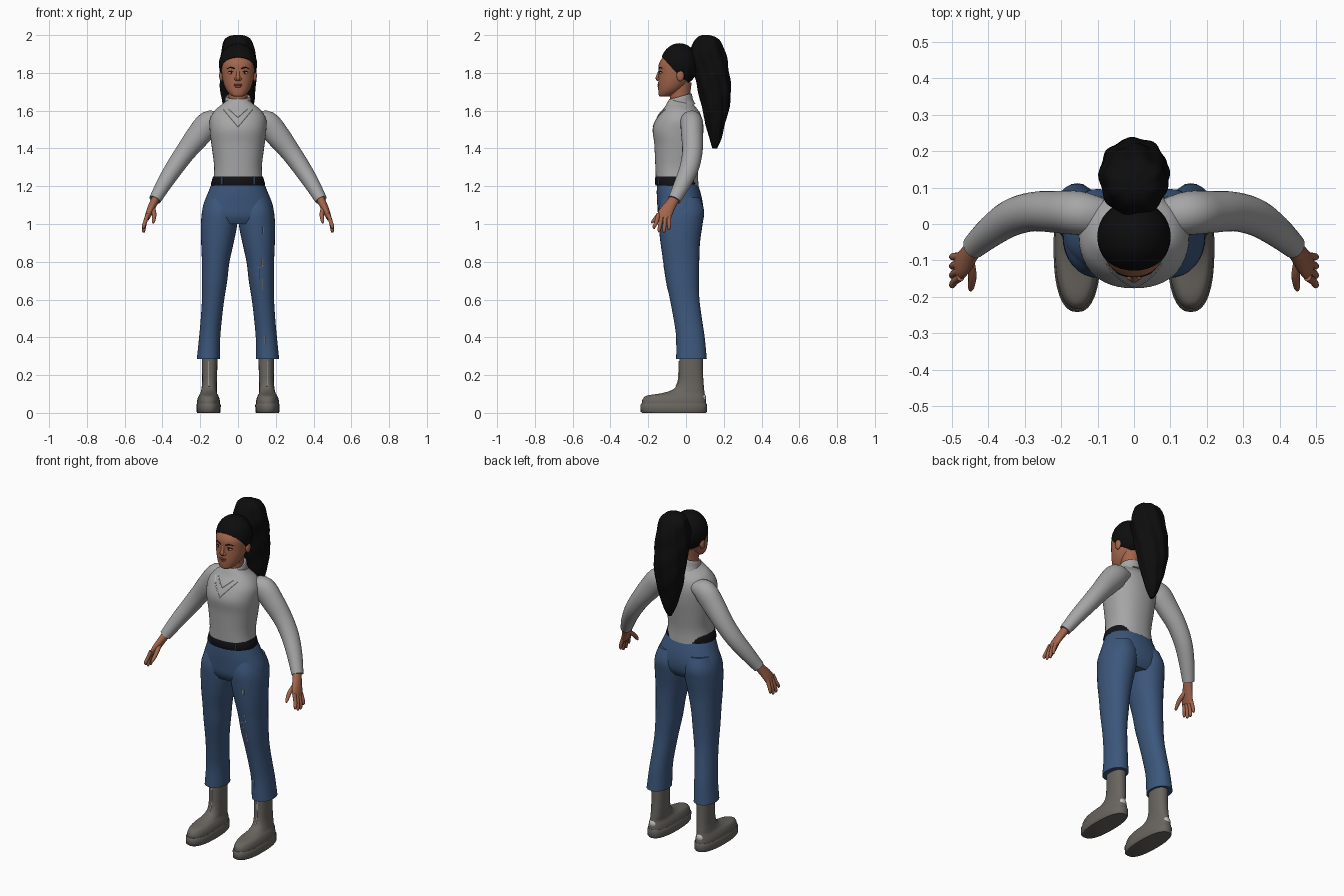
import bpy, bmesh, math
from mathutils import Vector, Matrix


def mat(name, r, g, b):
    m = bpy.data.materials.new(name)
    m.diffuse_color = (r, g, b, 1)
    return m


SKIN = mat("brown skin", 0.36, 0.13, 0.07)
LIPS = mat("lip brown", 0.24, 0.065, 0.045)
HAIR = mat("black hair", 0.004, 0.004, 0.004)
KNIT = mat("grey knit", 0.38, 0.38, 0.38)
DENIM = mat("blue denim", 0.045, 0.095, 0.2)
LEATHER = mat("black leather", 0.006, 0.006, 0.009)
BOOT = mat("grey boot", 0.14, 0.13, 0.115)
SILVER = mat("silver", 0.55, 0.55, 0.53)
WHITE = mat("eye white", 0.6, 0.55, 0.5)


def finish(name, bm, m, mirror=False, angle=50):
    bmesh.ops.recalc_face_normals(bm, faces=bm.faces)
    me = bpy.data.meshes.new(name)
    bm.to_mesh(me)
    bm.free()
    me.materials.append(m)
    me.shade_smooth()
    me.set_sharp_from_angle(angle=math.radians(angle))
    ob = bpy.data.objects.new(name, me)
    bpy.context.collection.objects.link(ob)
    if mirror:
        mod = ob.modifiers.new("Mirror", 'MIRROR')
        mod.use_mirror_merge = False
    return ob


def dense(rows, n):
    """Catmull-Rom interpolation between rows."""
    out = []
    for i in range(len(rows) - 1):
        p0, p1 = rows[max(i - 1, 0)], rows[i]
        p2, p3 = rows[i + 1], rows[min(i + 2, len(rows) - 1)]
        for k in range(n):
            t = k / n
            out.append([0.5 * (2 * b + (c - a) * t + (2 * a - 5 * b + 4 * c - d) * t * t
                               + (3 * b - a - 3 * c + d) * t ** 3)
                        for a, b, c, d in zip(p0, p1, p2, p3)])
    return out + [list(rows[-1])]


def loft(name, rows, m, flat=False, mirror=False, seg=32, n=4, power=2.0, tilt=0, ripple=0):
    """Skin rings (x, y, z, ru, rv); flat rings stay level, others follow the path."""
    rows = dense(rows, n) if n > 1 else rows
    bm = bmesh.new()
    rings = []
    for i, (x, y, z, ru, rv) in enumerate(rows):
        u, v = Vector((1, 0, 0)), Vector((0, 1, 0))
        if not flat:
            a, b = rows[max(i - 1, 0)], rows[min(i + 1, len(rows) - 1)]
            t = (Vector(b[:3]) - Vector(a[:3])).normalized()
            u = (v - t * v.dot(t)).normalized()
            v = t.cross(u)
        ring = []
        for k in range(seg):
            an = 2 * math.pi * k / seg
            c, s = math.cos(an), math.sin(an)
            f = 1 + ripple * math.cos(8 * an + 14 * z) + ripple * 0.6 * math.sin(3 * an - 45 * z)
            c = math.copysign(abs(c) ** (2 / power), c) * ru * f
            s = math.copysign(abs(s) ** (2 / power), s) * rv * f
            p = Vector((x, y, z)) + u * c + v * s
            if tilt:
                p.z += tilt * (p.y - y)
            ring.append(bm.verts.new(p))
        rings.append(ring)
    for r, q in zip(rings, rings[1:]):
        for k in range(seg):
            bm.faces.new((r[k], r[(k + 1) % seg], q[(k + 1) % seg], q[k]))
    bm.faces.new(rings[0])
    bm.faces.new(rings[-1])
    return finish(name, bm, m, mirror)


def level(rows):
    """(z, cx, rx, front y, back y) -> loft rows."""
    return [(cx, (a + b) / 2, z, rx, (b - a) / 2) for z, cx, rx, a, b in rows]


def blob(name, c, r, m, mirror=False, cut=None):
    bm = bmesh.new()
    bmesh.ops.create_uvsphere(bm, u_segments=32, v_segments=20, radius=1,
                              matrix=Matrix.Translation(c) @ Matrix.Diagonal((*r, 1)))
    if cut:
        g = bm.verts[:] + bm.edges[:] + bm.faces[:]
        bmesh.ops.bisect_plane(bm, geom=g, plane_co=cut[0], plane_no=cut[1], clear_inner=True)
        bmesh.ops.holes_fill(bm, edges=[e for e in bm.edges if e.is_boundary])
    return finish(name, bm, m, mirror)


def drape(name, target, pts, r, m, mirror=False):
    """Thin strand laid on the front surface of a target; pts are (x, z)."""
    bpy.context.view_layer.update()
    rows = []
    for (x0, z0), (x1, z1) in zip(pts, pts[1:]):
        for k in range(9):
            x, z = x0 + (x1 - x0) * k / 8, z0 + (z1 - z0) * k / 8
            hit, p, _, _ = target.ray_cast(Vector((x, -1, z)), Vector((0, 1, 0)))
            if hit and (not rows or (Vector(rows[-1][:3]) - p).length > 1e-4):
                rows.append((p.x, p.y, p.z, r, r))
    if len(rows) > 1:
        loft(name, rows, m, seg=6, n=1, mirror=mirror)


# Sweater: body, collar, sleeves
sweater = loft("sweater_body", level([
    (1.225, 0, .131, -.160, .066), (1.30, 0, .126, -.163, .064), (1.40, 0, .138, -.168, .075),
    (1.48, 0, .148, -.176, .085), (1.55, 0, .150, -.148, .087), (1.60, 0, .122, -.113, .077),
    (1.63, 0, .085, -.098, .055), (1.65, 0, .062, -.088, .035)]),
    KNIT, flat=True, seg=48, power=2.25, tilt=-.2)
loft("collar", level([(1.615, 0, .074, -.098, .05), (1.64, 0, .069, -.093, .038),
                      (1.665, 0, .068, -.091, .032), (1.676, 0, .064, -.087, .028),
                      (1.670, 0, .058, -.082, .022)]), KNIT, flat=True, tilt=.27)
loft("sleeve", [(.09, .02, 1.55, .05, .04), (.15, .03, 1.535, .06, .066), (.21, .033, 1.468, .058, .064),
                (.275, .034, 1.385, .054, .054), (.335, .018, 1.30, .051, .048),
                (.39, -.018, 1.215, .044, .041), (.44, -.062, 1.128, .034, .032)],
     KNIT, mirror=True, seg=28)

# Trousers: hips and flared legs
hips = loft("trouser_hips", level([
    (1.24, 0, .128, -.152, .052), (1.17, 0, .157, -.155, .076), (1.10, 0, .184, -.152, .09),
    (1.04, 0, .191, -.146, .085), (1.0, 0, .180, -.125, .062)]),
    DENIM, flat=True, seg=48, power=2.2)
leg = loft("trouser_leg", level([
    (1.14, .09, .075, -.13, .075), (1.07, .097, .092, -.147, .096), (1.0, .100, .096, -.145, .088),
    (.90, .109, .086, -.135, .074), (.80, .118, .073, -.12, .07), (.70, .124, .067, -.105, .068),
    (.60, .132, .059, -.085, .071), (.50, .141, .056, -.066, .084), (.40, .150, .056, -.052, .099),
    (.285, .157, .061, -.052, .11)]), DENIM, flat=True, mirror=True, power=2.15)

# Belt with loops
belt = loft("belt", level([(1.205, 0, .142, -.161, .062), (1.212, 0, .144, -.164, .063),
                           (1.245, 0, .134, -.164, .06), (1.252, 0, .130, -.160, .058)]),
            LEATHER, flat=True, seg=48, n=1, power=2.2)
drape("belt_loop", belt, [(.085, 1.21), (.085, 1.247)], .005, DENIM, mirror=True)

# Boots: shaft with foot, separate sole
boot = loft("boot", level([
    (.03, .156, .060, -.232, .106), (.055, .156, .061, -.234, .107), (.075, .156, .058, -.228, .104),
    (.092, .156, .051, -.205, .101), (.105, .155, .044, -.125, .098), (.125, .153, .041, -.068, .096),
    (.16, .151, .039, -.043, .093), (.22, .150, .040, -.037, .09), (.32, .150, .042, -.035, .09)]),
    BOOT, flat=True, mirror=True, power=2.3)
loft("boot_sole", level([(0, .156, .060, -.232, .106), (.006, .156, .064, -.24, .111),
                         (.042, .156, .065, -.242, .112), (.05, .156, .061, -.236, .108)]),
     BOOT, flat=True, mirror=True, n=1, power=2.4)
drape("boot_zip", boot, [(.152, .14), (.152, .275)], .004, SILVER, mirror=True)
blob("heel_tab", (.157, .092, .08), (.022, .014, .022), SILVER, mirror=True)

# Hands: palm, thumb, four fingers
loft("palm", [(.432, -.055, 1.142, .026, .022), (.452, -.083, 1.10, .031, .021),
              (.470, -.108, 1.06, .038, .018), (.482, -.12, 1.03, .036, .013)],
     SKIN, mirror=True, seg=20)
loft("thumb", [(.452, -.095, 1.088, .013, .013), (.444, -.140, 1.052, .012, .012),
               (.447, -.172, 1.018, .009, .009), (.449, -.182, 1.005, .004, .004)],
     SKIN, mirror=True, seg=12)
for i, tip in enumerate((.975, .957, .955, .97)):
    by, ty = -.146 + .019 * i, -.168 + .026 * i
    loft("finger", [(.476, by, 1.055, .011, .011), (.492, (by + ty) / 2, 1.01, .0105, .0105),
                    (.499, ty, tip + .012, .009, .009), (.497, ty, tip, .004, .004)],
         SKIN, mirror=True, seg=12)

# Head, neck, ears
loft("neck", level([(1.60, 0, .055, -.08, .03), (1.67, 0, .050, -.085, .022),
                    (1.75, 0, .055, -.09, .03)]), SKIN, flat=True)
loft("head", level([
    (1.674, 0, .020, -.135, -.095), (1.682, 0, .038, -.144, -.07), (1.71, 0, .062, -.147, -.02),
    (1.75, 0, .078, -.147, .015), (1.80, 0, .086, -.145, .035), (1.845, 0, .088, -.144, .042),
    (1.88, 0, .082, -.125, .04), (1.915, 0, .062, -.095, .03)]),
    SKIN, flat=True, seg=40, power=2.1)
blob("ear", (.088, -.03, 1.785), (.012, .02, .03), SKIN, mirror=True)

# Face details
loft("nose", [(0, -.138, 1.815, .006, .008), (0, -.148, 1.79, .007, .009),
              (0, -.152, 1.772, .009, .012), (0, -.145, 1.76, .006, .008)], SKIN, seg=16)
blob("nostril", (.011, -.146, 1.768), (.009, .009, .008), SKIN, mirror=True)
blob("eye", (.036, -.131, 1.80), (.015, .008, .007), WHITE, mirror=True)
blob("iris", (.035, -.136, 1.80), (.006, .005, .006), HAIR, mirror=True)
loft("eyelid", [(.02, -.139, 1.803, .003, .003), (.036, -.137, 1.809, .003, .003),
                (.054, -.124, 1.803, .003, .003)], HAIR, mirror=True, seg=8)
loft("eyebrow", [(.016, -.143, 1.822, .003, .004), (.038, -.137, 1.829, .003, .004),
                 (.060, -.121, 1.822, .002, .002)], HAIR, mirror=True, seg=8)
blob("upper_lip", (0, -.142, 1.737), (.025, .009, .006), LIPS)
blob("lower_lip", (0, -.141, 1.728), (.021, .010, .007), LIPS)

# Hair: cap trimmed along the hairline, gathered into a wavy ponytail
blob("hair_cap", (0, -.035, 1.845), (.101, .1, .112), HAIR,
     cut=((0, -.11, 1.865), (0, 1.1, 1)))
loft("ponytail", level([
    (2.0, 0, .025, .085, .125), (1.99, 0, .055, .062, .155), (1.965, 0, .076, .042, .185),
    (1.90, 0, .090, .022, .21), (1.82, 0, .094, .04, .223), (1.72, 0, .092, .062, .236),
    (1.62, 0, .080, .083, .23), (1.53, 0, .060, .103, .207), (1.45, 0, .035, .125, .186),
    (1.40, 0, .010, .14, .165)]), HAIR, flat=True, seg=64, n=6, ripple=.035)

# Necklace chains and frayed denim threads
drape("long_chain", sweater, [(-.075, 1.605), (0, 1.515), (.075, 1.605)], .0025, SILVER)
drape("short_chain", sweater, [(-.05, 1.61), (0, 1.565), (.05, 1.61)], .0025, SILVER)
for x, z, h in ((.126, .95, .035), (.135, .95, .035), (.13, .77, .05),
                (.115, .71, .07), (.13, .65, .06), (.14, .36, .05)):
    drape("denim_fray", leg, [(x, z), (x, z + h)], .0025, SILVER)
drape("denim_fray", leg, [(.105, .765), (.14, .785)], .0025, SILVER)
